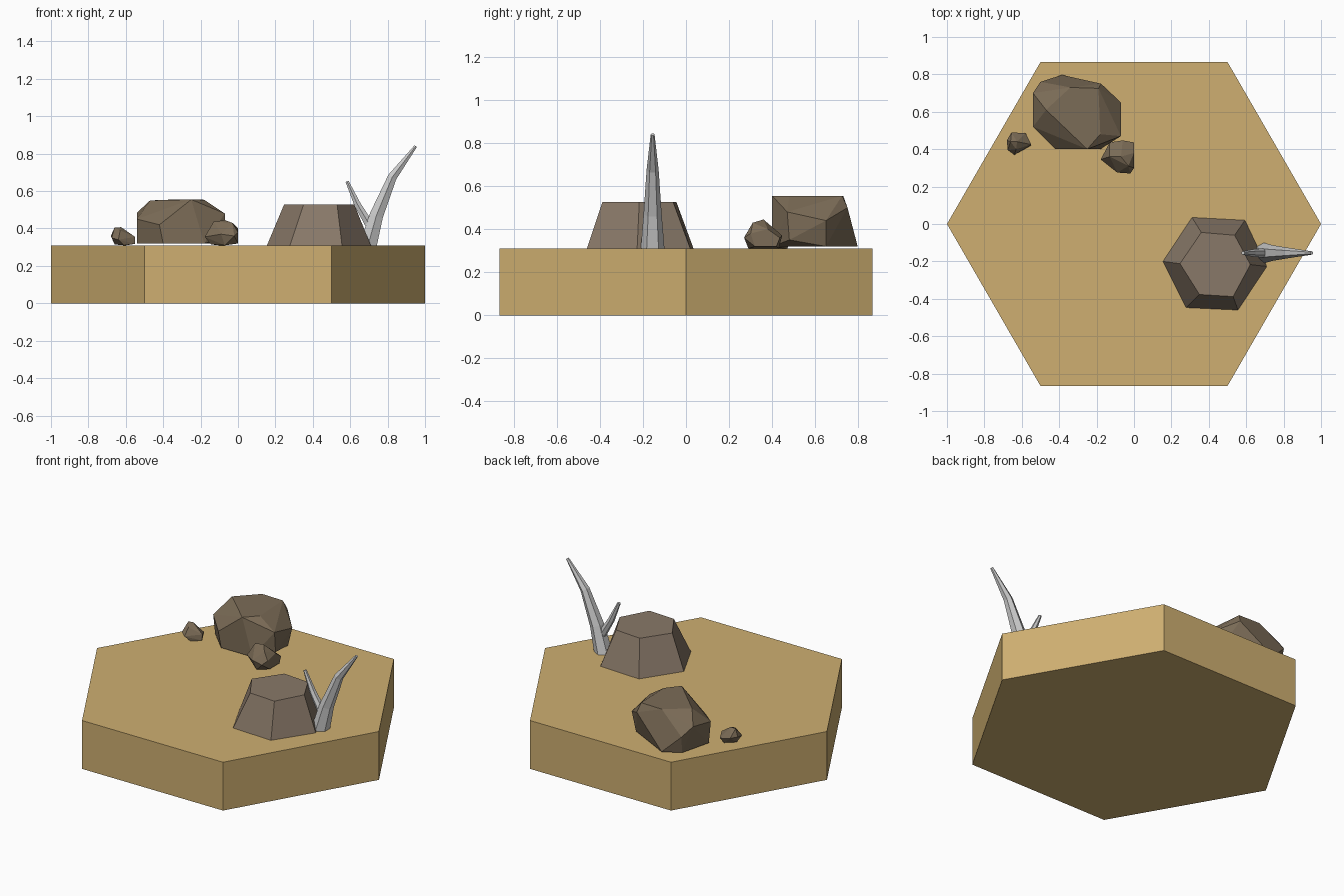
import bpy, bmesh, math
from mathutils import Vector

if "Cube" in bpy.data.objects:
    bpy.data.objects.remove(bpy.data.objects["Cube"])

GROUND = 0.31


def material(name, rgb):
    m = bpy.data.materials.new(name)
    m.diffuse_color = (*rgb, 1)
    m.use_nodes = True
    m.node_tree.nodes["Principled BSDF"].inputs["Base Color"].default_value = m.diffuse_color
    return m


def finish(bm, name, mat=None):
    bmesh.ops.recalc_face_normals(bm, faces=bm.faces)
    me = bpy.data.meshes.new(name)
    bm.to_mesh(me)
    bm.free()
    ob = bpy.data.objects.new(name, me)
    bpy.context.collection.objects.link(ob)
    if mat:
        me.materials.append(mat)
    return ob


def loft(name, rings, mat=None):
    """Closed solid through rings with equal point counts."""
    bm = bmesh.new()
    loops = [[bm.verts.new(p) for p in r] for r in rings]
    n = len(loops[0])
    for a, b in zip(loops, loops[1:]):
        for i in range(n):
            j = (i + 1) % n
            bm.faces.new((a[i], a[j], b[j], b[i]))
    bm.faces.new(loops[0][::-1])
    bm.faces.new(loops[-1])
    return finish(bm, name, mat)


def rock(name, points, mat):
    """Faceted rock as the convex hull of a few corner points."""
    bm = bmesh.new()
    for p in points:
        bm.verts.new(p)
    res = bmesh.ops.convex_hull(bm, input=bm.verts)
    loose = [v for v in bm.verts if not v.link_faces]
    bmesh.ops.delete(bm, geom=loose, context='VERTS')
    bmesh.ops.dissolve_limit(bm, angle_limit=math.radians(8),
                             verts=bm.verts, edges=bm.edges)
    return finish(bm, name, mat)


def branch(name, path, sides=6):
    """Tapered limb in the xz plane; path holds (x, z, radius)."""
    y = -0.155
    pts = [Vector((x, y, z)) for x, z, r in path]
    rings = []
    for k, (x, z, r) in enumerate(path):
        d = (pts[min(k + 1, len(pts) - 1)] - pts[max(k - 1, 0)]).normalized()
        if k == 0 and z <= GROUND:
            d = Vector((0, 0, 1))
        u = Vector((0, 1, 0))
        w = u.cross(d)
        rings.append([pts[k] + r * (math.cos(t) * u + math.sin(t) * w)
                      for t in (2 * math.pi * i / sides for i in range(sides))])
    return loft(name, rings)


sand = material("sand", (0.62, 0.43, 0.165))
brown = material("rock_brown", (0.20, 0.15, 0.095))
taupe = material("mesa_brown", (0.25, 0.19, 0.14))

# Hexagonal ground tile
hexagon = [(math.cos(math.radians(60 * i)), math.sin(math.radians(60 * i))) for i in range(6)]
loft("ground_tile", [[(x, y, z) for x, y in hexagon] for z in (0, GROUND)], sand)

# Flat-topped mesa
foot = [(.155, -.20), (.278, -.447), (.556, -.46), (.71, -.227), (.593, .02), (.31, .035)]
top = [(.246, -.212), (.35, -.377), (.53, -.388), (.622, -.217), (.538, -.06), (.36, -.045)]
loft("mesa", [[(x, y, GROUND) for x, y in foot], [(x, y, .527) for x, y in top]], taupe)

# Large boulder
rock("boulder", [
    (-.47, .61, .55), (-.34, .73, .555), (-.19, .725, .555), (-.18, .48, .553), (-.25, .40, .555),
    (-.54, .52, .45), (-.54, .70, .485), (-.50, .76, .43), (-.176, .75, .50), (-.07, .65, .44),
    (-.07, .47, .48), (-.42, .40, .42), (-.385, .797, .32), (-.49, .74, .32), (-.54, .54, .32),
    (-.40, .40, .32), (-.18, .40, .32), (-.07, .48, .35), (-.10, .65, .32)], brown)

# Small stones beside the boulder
rock("left_stone", [
    (-.68, .447, .36), (-.655, .49, .36), (-.58, .485, .34), (-.55, .425, .355), (-.55, .42, .318),
    (-.64, .37, .34), (-.675, .395, .35), (-.66, .44, .405), (-.625, .44, .407), (-.63, .40, .39),
    (-.66, .43, .315), (-.60, .47, .31), (-.61, .39, .31)], brown)
rock("right_stone", [
    (-.178, .345, .355), (-.13, .436, .37), (-.06, .447, .37), (0, .436, .36), (0, .30, .38),
    (-.02, .27, .36), (-.09, .275, .37), (-.13, .36, .437), (-.07, .36, .445), (-.03, .31, .43),
    (0, .38, .40), (-.145, .35, .315), (-.10, .43, .31), (0, .42, .32), (0, .32, .32),
    (-.07, .29, .31)], brown)

# Bare dead plant with two limbs
branch("main_limb", [(.695, GROUND, .055), (.74, .47, .042), (.825, .675, .028), (.95, .84, .009)])
branch("side_limb", [(.715, .40, .027), (.638, .53, .020), (.583, .652, .010)])
